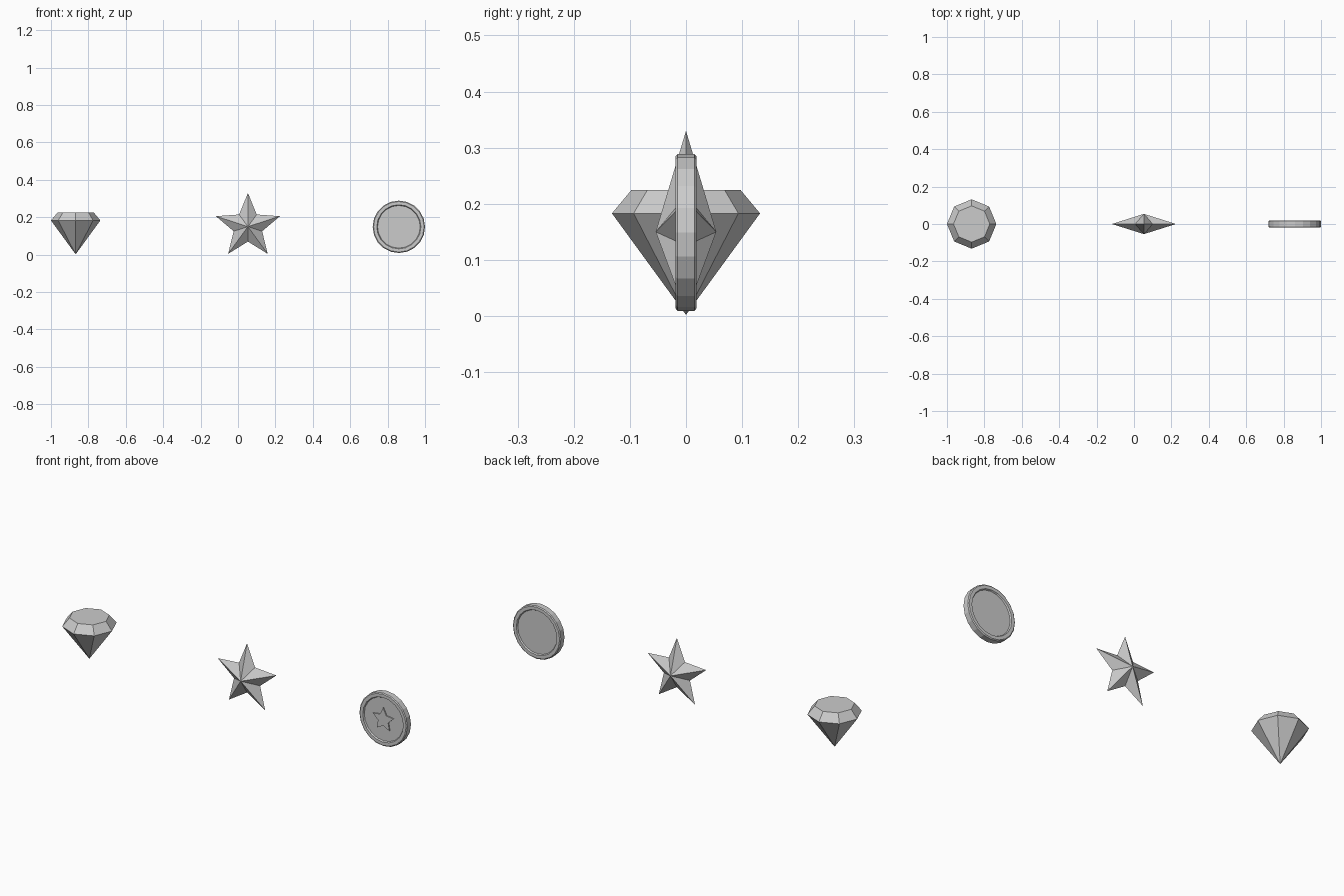
import bpy, bmesh
from math import sin, cos, pi

if "Cube" in bpy.data.objects:
    bpy.data.objects.remove(bpy.data.objects["Cube"])


def make_object(name, bm, loc):
    bmesh.ops.recalc_face_normals(bm, faces=bm.faces[:])
    mesh = bpy.data.meshes.new(name)
    bm.to_mesh(mesh)
    bm.free()
    ob = bpy.data.objects.new(name, mesh)
    ob.location = loc
    bpy.context.collection.objects.link(ob)
    return ob


def star_outline(bm, outer, inner, y):
    # Ten alternating points in the XZ plane, first tip pointing up
    ring = []
    for i in range(10):
        r = inner if i % 2 else outer
        a = i * pi / 5
        ring.append(bm.verts.new((r * sin(a), y, r * cos(a))))
    return ring


def lathe(bm, profile, sides, place):
    # Spin (radius, height) pairs; zero radius collapses to a tip,
    # open ends are closed with a flat polygon
    rings = []
    for r, h in profile:
        if r == 0:
            rings.append([bm.verts.new(place(0, 0, h))] * sides)
        else:
            rings.append([bm.verts.new(place(r * cos(2 * pi * i / sides),
                                             r * sin(2 * pi * i / sides), h))
                          for i in range(sides)])
    for a, b in zip(rings, rings[1:]):
        for i in range(sides):
            j = (i + 1) % sides
            bm.faces.new(list(dict.fromkeys((a[i], a[j], b[j], b[i]))))
    for ring, (r, _) in ((rings[0], profile[0]), (rings[-1], profile[-1])):
        if r:
            bm.faces.new(ring)


# Cut gem: pointed base, wide girdle, flat table
bm = bmesh.new()
lathe(bm, [(0, 0.002), (0.132, 0.183), (0.097, 0.225)], 8,
      lambda u, v, h: (u, v, h))
make_object("gem", bm, (-0.868, 0, 0))

# Faceted five-point star with a raised centre on both sides
bm = bmesh.new()
ring = star_outline(bm, 0.18, 0.08, 0)
for y in (-0.054, 0.054):
    tip = bm.verts.new((0, y, 0))
    for i in range(10):
        bm.faces.new((ring[i], ring[(i + 1) % 10], tip))
make_object("star", bm, (0.053, 0, 0.15))

# Coin: chamfered rim with a recessed face on each side
half = [(0.114, 0.012), (0.118, 0.019), (0.135, 0.019), (0.14, 0.015)]
profile = [(r, -h) for r, h in half] + half[::-1]
bm = bmesh.new()
lathe(bm, profile, 20, lambda u, v, h: (u, h, v))
make_object("coin", bm, (0.86, 0, 0.149))

# Raised star emblem on the front of the coin
bm = bmesh.new()
front = star_outline(bm, 0.063, 0.031, -0.018)
back = star_outline(bm, 0.063, 0.031, -0.010)
bm.faces.new(front)
bm.faces.new(back)
for i in range(10):
    j = (i + 1) % 10
    bm.faces.new((front[i], front[j], back[j], back[i]))
make_object("coin_star", bm, (0.86, 0, 0.149))
